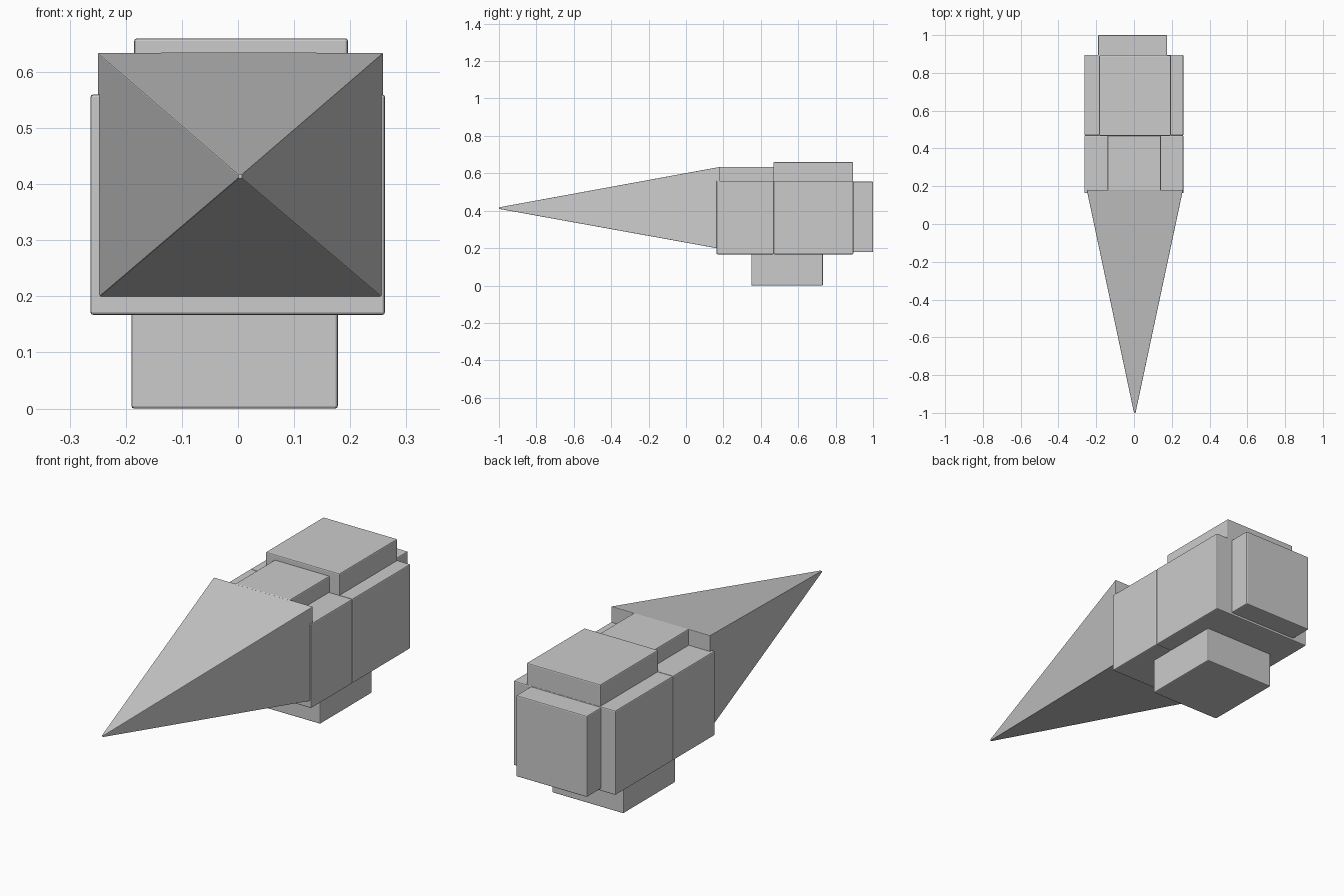
import bpy, bmesh

if "Cube" in bpy.data.objects:
    bpy.data.objects.remove(bpy.data.objects["Cube"])

grey = bpy.data.materials.new("plain grey")
grey.diffuse_color = (0.6, 0.6, 0.6, 1)
grey.use_nodes = True
grey.node_tree.nodes["Principled BSDF"].inputs["Base Color"].default_value = grey.diffuse_color


def finish(name, bm, width):
    mesh = bpy.data.meshes.new(name)
    bmesh.ops.recalc_face_normals(bm, faces=bm.faces)
    bm.to_mesh(mesh)
    bm.free()
    mesh.materials.append(grey)
    ob = bpy.data.objects.new(name, mesh)
    bpy.context.collection.objects.link(ob)
    # small softened edges
    bev = ob.modifiers.new("soft edges", 'BEVEL')
    bev.width = width
    bev.segments = 2
    return ob


def box(name, x, y, z):
    bm = bmesh.new()
    bmesh.ops.create_cube(bm, size=1)
    for v in bm.verts:
        v.co = [r[0] if c < 0 else r[1] for c, r in zip(v.co, (x, y, z))]
    return finish(name, bm, 0.005)


# Body blocks
box("front_body", (-0.263, 0.262), (0.163, 0.469), (0.167, 0.56))
box("rear_body", (-0.263, 0.262), (0.469, 0.895), (0.167, 0.56))
box("back_plate", (-0.19, 0.175), (0.88, 1.0), (0.178, 0.556))

# Top and bottom blocks
box("front_top_block", (-0.14, 0.143), (0.175, 0.475), (0.54, 0.635))
box("rear_top_block", (-0.185, 0.196), (0.467, 0.893), (0.54, 0.66))
box("base_block", (-0.19, 0.178), (0.35, 0.732), (0.0, 0.18))

# Pyramid nose pointing forward
bm = bmesh.new()
base = [bm.verts.new((x, 0.18, z)) for x, z in
        ((-0.25, 0.197), (0.259, 0.197), (0.259, 0.634), (-0.25, 0.634))]
tip = [bm.verts.new((0.004 + 0.004 * sx, -1.0, 0.414 + 0.004 * sz)) for sx, sz in
       ((-1, -1), (1, -1), (1, 1), (-1, 1))]
bm.faces.new(base)
bm.faces.new(tip)
for i in range(4):
    j = (i + 1) % 4
    bm.faces.new((base[i], base[j], tip[j], tip[i]))
finish("pyramid_nose", bm, 0.002)
